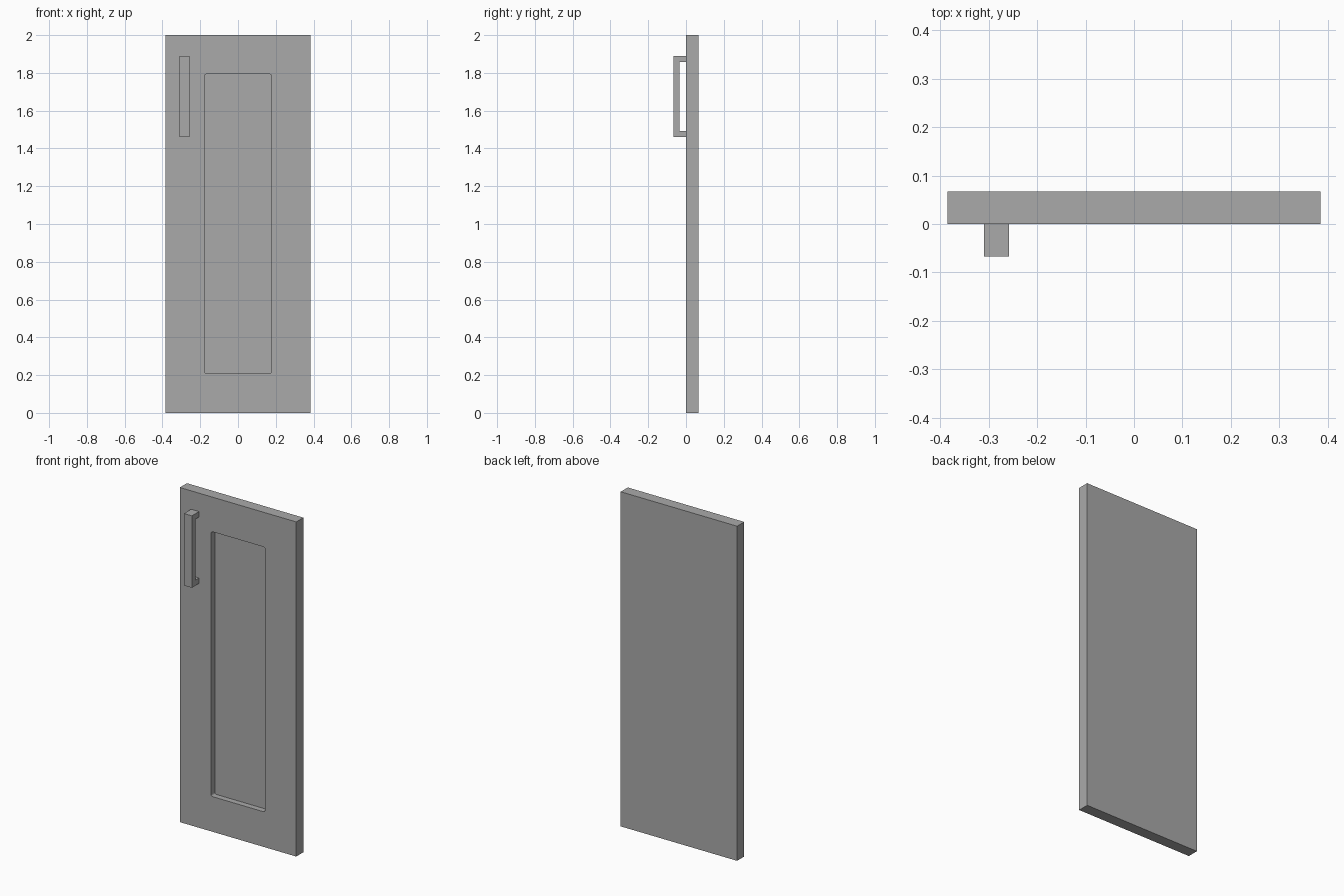
import bpy
import bmesh
from mathutils import Vector

cube = bpy.data.objects.get("Cube")
if cube:
    bpy.data.objects.remove(cube, do_unlink=True)

# One plain grey for the whole door
grey = bpy.data.materials.new("plain_grey")
grey.use_nodes = True
colour = (0.4, 0.4, 0.4, 1)
grey.diffuse_color = colour
grey.node_tree.nodes["Principled BSDF"].inputs["Base Color"].default_value = colour


def finish(name, bm):
    bmesh.ops.recalc_face_normals(bm, faces=bm.faces)
    mesh = bpy.data.meshes.new(name)
    bm.to_mesh(mesh)
    bm.free()
    mesh.materials.append(grey)
    obj = bpy.data.objects.new(name, mesh)
    bpy.context.collection.objects.link(obj)
    return obj


def box(name, low, high, corner_radius=0):
    """Box between two corners, optionally rounding the edges that run along y."""
    low, high = Vector(low), Vector(high)
    bm = bmesh.new()
    bmesh.ops.create_cube(bm, size=1)
    for v in bm.verts:
        v.co = (low + high) / 2 + v.co * (high - low)
    if corner_radius:
        edges = [e for e in bm.edges
                 if abs((e.verts[0].co - e.verts[1].co).normalized().y) > 0.9]
        bmesh.ops.bevel(bm, geom=edges, offset=corner_radius, segments=4,
                        profile=0.5, affect='EDGES')
    return finish(name, bm)


# Door slab with a shallow recessed panel
thickness = 0.067
recess_depth = 0.035
door = box("door_panel", (-0.385, 0, 0), (0.385, thickness, 2))
cutter = box("recess_cutter", (-0.178, -0.1, 0.21), (0.178, recess_depth, 1.793), 0.01)
cutter.hide_render = True
cut = door.modifiers.new("recess", 'BOOLEAN')
cut.operation = 'DIFFERENCE'
cut.solver = 'EXACT'
cut.object = cutter
bpy.context.view_layer.objects.active = door
bpy.ops.object.modifier_apply(modifier=cut.name)
bpy.data.objects.remove(cutter, do_unlink=True)

# Bracket-shaped pull handle: a side profile extruded across its width
left, right = -0.31, -0.258
bottom, top = 1.46, 1.89
bar = 0.033
front = -thickness
profile = [(0, bottom), (front, bottom), (front, top), (0, top),
           (0, top - bar), (front + bar, top - bar),
           (front + bar, bottom + bar), (0, bottom + bar)]
bm = bmesh.new()
face = bm.faces.new([bm.verts.new((left, y, z)) for y, z in profile])
extruded = bmesh.ops.extrude_face_region(bm, geom=[face])["geom"]
bmesh.ops.translate(bm, vec=(right - left, 0, 0),
                    verts=[g for g in extruded if isinstance(g, bmesh.types.BMVert)])
# Keep the cap left behind by the extrusion so the handle is closed
if not face.is_valid or not any(f.calc_center_median().x < left + 0.001 for f in bm.faces):
    bm.faces.new([v for v in bm.verts if v.co.x < left + 0.001])
finish("pull_handle", bm)
